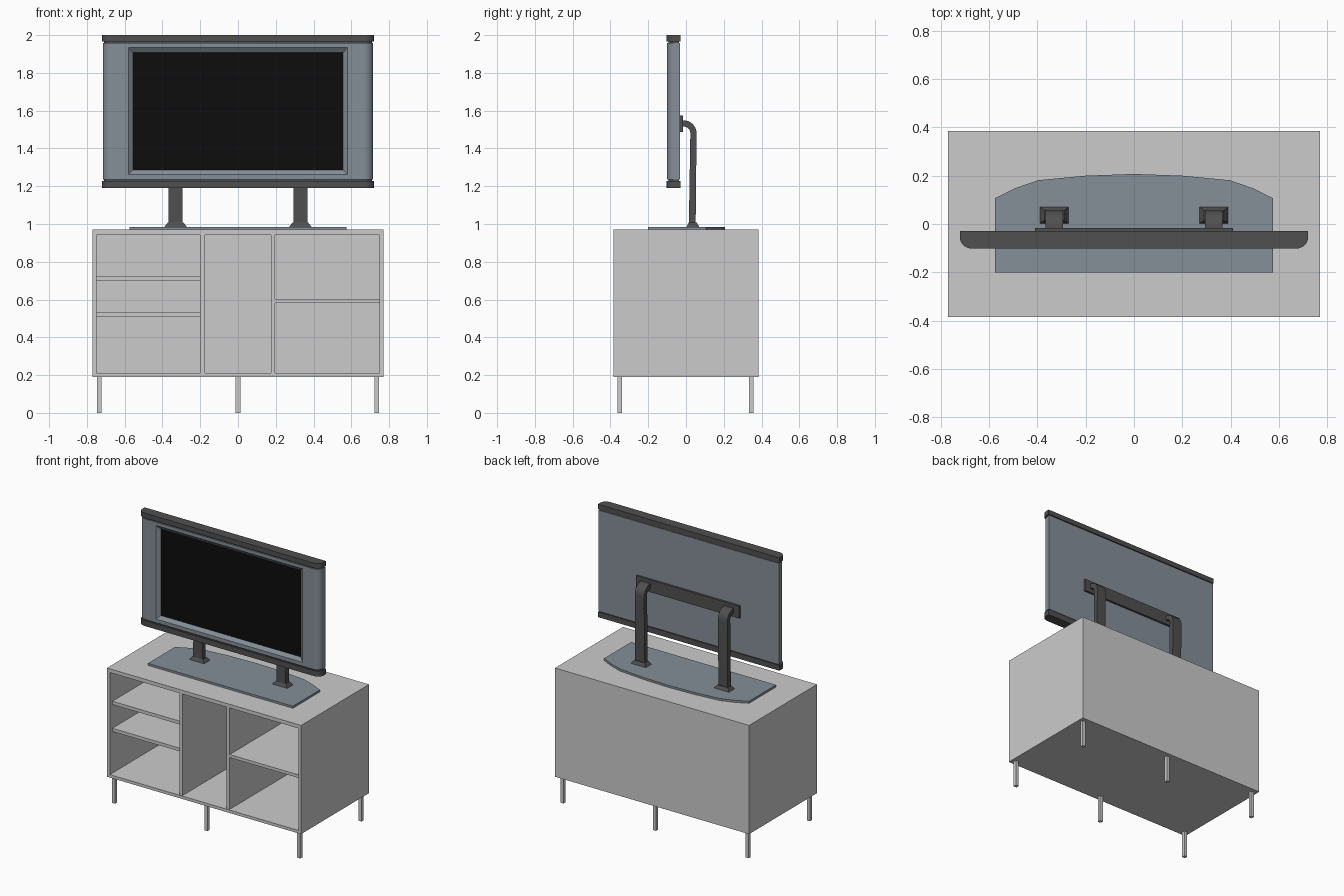
import bpy, bmesh, math

if "Cube" in bpy.data.objects:
    bpy.data.objects.remove(bpy.data.objects["Cube"])


def material(name, rgb):
    m = bpy.data.materials.new(name)
    m.diffuse_color = (*rgb, 1)
    m.use_nodes = True
    m.node_tree.nodes["Principled BSDF"].inputs["Base Color"].default_value = m.diffuse_color
    return m


GREY = material("light_grey", (0.60, 0.60, 0.60))
BLUE = material("blue_grey", (0.235, 0.275, 0.315))
DARK = material("charcoal", (0.08, 0.08, 0.08))
BLACK = material("screen_black", (0.004, 0.004, 0.004))


def finish(name, bm, *mats, smooth=False):
    bmesh.ops.recalc_face_normals(bm, faces=bm.faces)
    me = bpy.data.meshes.new(name)
    bm.to_mesh(me)
    bm.free()
    ob = bpy.data.objects.new(name, me)
    bpy.context.collection.objects.link(ob)
    for m in mats:
        me.materials.append(m)
    if smooth:
        bpy.ops.object.select_all(action='DESELECT')
        ob.select_set(True)
        bpy.context.view_layer.objects.active = ob
        bpy.ops.object.shade_smooth_by_angle(angle=math.radians(30))
    return ob


def box_bm(x0, x1, y0, y1, z0, z1):
    bm = bmesh.new()
    bmesh.ops.create_cube(bm, size=1)
    for v in bm.verts:
        v.co = (x0 if v.co.x < 0 else x1, y0 if v.co.y < 0 else y1, z0 if v.co.z < 0 else z1)
    return bm


def box(name, mat, *dims):
    return finish(name, box_bm(*dims), mat)


def prism_bm(points, to_3d, depth):
    """Fill a 2D outline and extrude it along the depth vector."""
    bm = bmesh.new()
    face = bm.faces.new([bm.verts.new(to_3d(p)) for p in points])
    ext = bmesh.ops.extrude_face_region(bm, geom=[face])["geom"]
    bmesh.ops.translate(bm, vec=depth, verts=[v for v in ext if isinstance(v, bmesh.types.BMVert)])
    bmesh.ops.recalc_face_normals(bm, faces=bm.faces)
    return bm


def front_face(bm):
    return max((f for f in bm.faces if f.normal.y < -0.99), key=lambda f: f.calc_area())


def inset_to(bm, face, hx, z0, z1, y):
    """Inset a front face to a rectangle at a given depth; returns the inner face."""
    mid = (z0 + z1) / 2
    bmesh.ops.inset_individual(bm, faces=[face], thickness=0.005)
    for v in face.verts:
        v.co = (math.copysign(hx, v.co.x), y, z1 if v.co.z > mid else z0)
    return face


# Cabinet shell with open front
bm = box_bm(-0.77, 0.77, -0.385, 0.385, 0.19, 0.97)
f = inset_to(bm, front_face(bm), 0.748, 0.211, 0.943, -0.385)
inset_to(bm, f, 0.748, 0.211, 0.943, 0.365)
finish("cabinet_shell", bm, GREY)

# Upright dividers and shelves
box("left_divider", GREY, -0.20, -0.176, -0.38, 0.365, 0.211, 0.943)
box("right_divider", GREY, 0.174, 0.197, -0.38, 0.365, 0.211, 0.943)
box("left_upper_shelf", GREY, -0.748, -0.20, -0.355, 0.365, 0.702, 0.726)
box("left_lower_shelf", GREY, -0.748, -0.20, -0.355, 0.365, 0.509, 0.532)
box("right_shelf", GREY, 0.197, 0.748, -0.375, 0.365, 0.582, 0.604)

# Cabinet legs
for x, xn in ((-0.735, "left"), (0, "middle"), (0.735, "right")):
    for y, yn in ((-0.35, "front"), (0.345, "back")):
        box(f"{yn}_{xn}_leg", GREY, x - 0.012, x + 0.012, y - 0.012, y + 0.012, 0, 0.19)

# Stand base plate with a bowed back edge
half = [(0.575, -0.2), (0.575, 0.107), (0.495, 0.147), (0.397, 0.181), (0.2, 0.2)]
outline = half + [(0, 0.207)] + [(-x, y) for x, y in reversed(half)]
finish("stand_base", prism_bm(outline, lambda p: (p[0], p[1], 0.97), (0, 0, 0.015)), BLUE)

# Stand feet, arms and mounting bracket
arc = [math.radians(90 * i / 8) for i in range(9)]
arm = [(0.051, 0.99)] + [(-0.013 + 0.069 * math.cos(a), 1.48 + 0.069 * math.sin(a)) for a in arc]
arm += [(-0.022, 1.549), (-0.022, 1.516)]
arm += [(-0.013 + 0.036 * math.cos(a), 1.48 + 0.036 * math.sin(a)) for a in reversed(arc)]
arm += [(0.015, 0.99)]
for s, n in ((-1, "left"), (1, "right")):
    cx = 0.33 * s
    bm = prism_bm(arm, lambda p: (cx - 0.037, p[0], p[1]), (0.074, 0, 0))
    finish(f"{n}_stand_arm", bm, DARK, smooth=True)
    bm = box_bm(cx - 0.059, cx + 0.059, 0.003, 0.07, 0.985, 1.008)
    for v in bm.verts:
        if v.co.z > 1:
            v.co.x = cx + (v.co.x - cx) * 0.7
            v.co.y = 0.034 + (v.co.y - 0.034) * 0.62
    finish(f"{n}_stand_foot", bm, DARK)
box("mount_bracket", DARK, -0.41, 0.41, -0.032, -0.017, 1.487, 1.575)


# Television: plan profile with rounded front corners
def plan(hx, y_front, y_back):
    right = [(hx, y_back)]
    right += [(hx - 0.05 + 0.05 * math.cos(a), y_front + 0.045 - 0.045 * math.sin(a)) for a in arc]
    return right + [(-x, y) for x, y in reversed(right)]


def slab(hx, y_front, y_back, z0, z1):
    return prism_bm(plan(hx, y_front, y_back), lambda p: (p[0], p[1], z0), (0, 0, z1 - z0))


finish("top_bar", slab(0.72, -0.102, -0.03, 1.965, 2.0), DARK, smooth=True)
finish("bottom_bar", slab(0.72, -0.102, -0.03, 1.19, 1.228), DARK, smooth=True)
for n, z0, z1 in (("top", 1.957, 1.965), ("bottom", 1.228, 1.236)):
    finish(f"{n}_seam", slab(0.71, -0.092, -0.036, z0, z1), DARK, smooth=True)

# Television body with sloped recess and black screen
bm = slab(0.715, -0.1, -0.032, 1.236, 1.957)
f = inset_to(bm, front_face(bm), 0.581, 1.263, 1.934, -0.1)
f = inset_to(bm, f, 0.556, 1.287, 1.907, -0.08)
f.material_index = 1
finish("television_body", bm, BLUE, BLACK, smooth=True)
